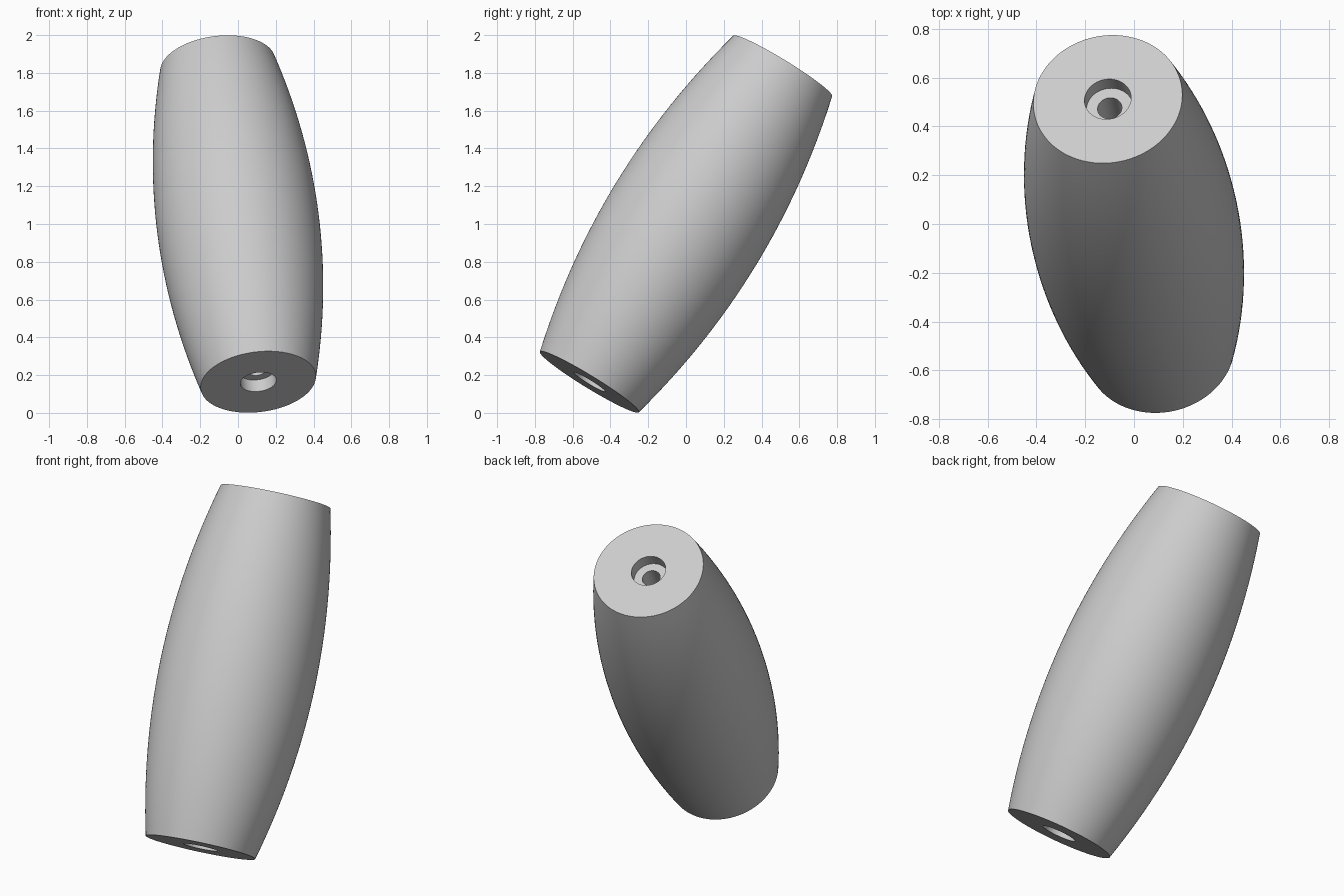
import bpy, bmesh, math
from mathutils import Vector

cube = bpy.data.objects.get("Cube")
if cube:
    bpy.data.objects.remove(cube, do_unlink=True)

HALF = 0.986          # half length along the axis
END_R, MID_R = 0.307, 0.43
BORE_R, RECESS_R, RECESS_DEPTH = 0.05, 0.096, 0.072
SEGMENTS, RINGS = 128, 32

grey = bpy.data.materials.new("light_grey")
grey.use_nodes = True
colour = (0.6, 0.6, 0.6, 1)
grey.diffuse_color = colour
grey.node_tree.nodes["Principled BSDF"].inputs["Base Color"].default_value = colour

# Closed half section: barrel curve outside, stepped bore inside
profile = []
for i in range(RINGS + 1):
    t = 2 * i / RINGS - 1
    profile.append((MID_R - (MID_R - END_R) * t * t, HALF * t))
floor = HALF - RECESS_DEPTH
profile += [(RECESS_R, HALF), (RECESS_R, floor), (BORE_R, floor),
            (BORE_R, -floor), (RECESS_R, -floor), (RECESS_R, -HALF)]

# Revolve the section around the axis
bm = bmesh.new()
rings = []
for s in range(SEGMENTS):
    a = math.tau * s / SEGMENTS
    rings.append([bm.verts.new((r * math.cos(a), r * math.sin(a), z)) for r, z in profile])
count = len(profile)
for s in range(SEGMENTS):
    here, after = rings[s], rings[(s + 1) % SEGMENTS]
    for i in range(count):
        j = (i + 1) % count
        bm.faces.new((here[i], after[i], after[j], here[j]))
bmesh.ops.recalc_face_normals(bm, faces=bm.faces)
mesh = bpy.data.meshes.new("barrel_grip")
bm.to_mesh(mesh)
bm.free()
mesh.materials.append(grey)

# Lean the barrel along its tilted axis
grip = bpy.data.objects.new("barrel_grip", mesh)
bpy.context.collection.objects.link(grip)
axis = Vector((-0.214, 1.02, 1.667))
grip.rotation_euler = axis.to_track_quat('Z', 'Y').to_euler()
grip.location = (0, 0, 1)

bpy.ops.object.select_all(action='DESELECT')
grip.select_set(True)
bpy.context.view_layer.objects.active = grip
bpy.ops.object.shade_smooth_by_angle(angle=math.radians(30))
